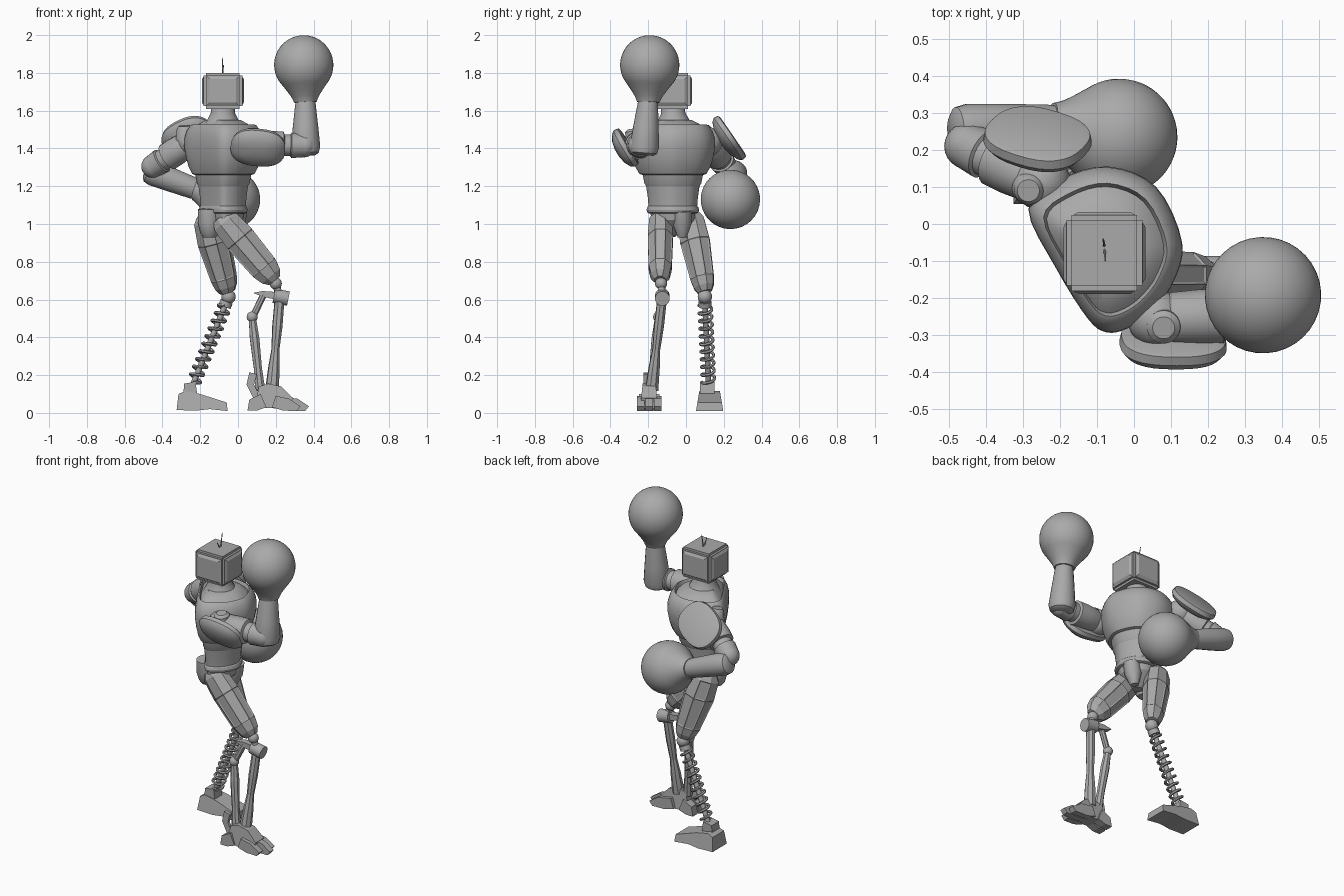
import bpy, bmesh, math
from mathutils import Vector, Matrix

cube = bpy.data.objects.get("Cube")
if cube:
    bpy.data.objects.remove(cube, do_unlink=True)

grey = bpy.data.materials.new("plain grey")
grey.use_nodes = True
grey.diffuse_color = (0.4, 0.4, 0.4, 1)
grey.node_tree.nodes["Principled BSDF"].inputs["Base Color"].default_value = (0.4, 0.4, 0.4, 1)


def finish(name, bm, angle=35):
    bmesh.ops.recalc_face_normals(bm, faces=bm.faces)
    mesh = bpy.data.meshes.new(name)
    bm.to_mesh(mesh)
    bm.free()
    mesh.materials.append(grey)
    ob = bpy.data.objects.new(name, mesh)
    bpy.context.collection.objects.link(ob)
    bpy.ops.object.select_all(action='DESELECT')
    ob.select_set(True)
    bpy.context.view_layer.objects.active = ob
    if angle:
        bpy.ops.object.shade_smooth_by_angle(angle=math.radians(angle))
    return ob


def loft(rings):
    """Skin a stack of closed rings and cap both ends."""
    bm = bmesh.new()
    vs = [[bm.verts.new(p) for p in ring] for ring in rings]
    n = len(vs[0])
    for a, b in zip(vs, vs[1:]):
        for i in range(n):
            bm.faces.new((a[i], a[(i + 1) % n], b[(i + 1) % n], b[i]))
    bm.faces.new(vs[0][::-1])
    bm.faces.new(vs[-1])
    return bm


def lathe(name, a, b, profile, sides=24, flat=(1, 1), angle=35, panels=False):
    """Turned part from a to b; profile holds (fraction, radius)."""
    a, b = Vector(a), Vector(b)
    m = Matrix.Translation(a) @ (b - a).to_track_quat('Z', 'Y').to_matrix().to_4x4()
    length = (b - a).length
    turns = [math.tau * (i + 0.5) / sides for i in range(sides)]
    bm = loft([[m @ Vector((r * flat[0] * math.cos(t), r * flat[1] * math.sin(t), f * length))
                for t in turns] for f, r in profile])
    if panels:
        bmesh.ops.recalc_face_normals(bm, faces=bm.faces)
        long_faces = [f for f in bm.faces if len(f.verts) == 4 and f.calc_area() > 0.008]
        bmesh.ops.inset_individual(bm, faces=long_faces, thickness=0.009, depth=-0.004)
    return finish(name, bm, angle)


def rod(name, a, b, r1, r2=None, sides=16):
    return lathe(name, a, b, [(0, r1), (1, r1 if r2 is None else r2)], sides)


def ball(name, at, r):
    bm = bmesh.new()
    bmesh.ops.create_uvsphere(bm, u_segments=24, v_segments=14, radius=r,
                              matrix=Matrix.Translation(at))
    return finish(name, bm, 60)


def prism(name, pts, y0, y1, pinch=0.0):
    """Side profile in x and z, extruded along y."""
    return finish(name, loft([[(x, y0 + pinch * (0.2 - z), z) for x, z in pts],
                              [(x, y1 - pinch * (0.2 - z), z) for x, z in pts]]), 0)


def pad(name, at, u, v, hu, hv):
    """Domed armour plate spanning the directions u and v."""
    at, u = Vector(at), Vector(u).normalized()
    v = Vector(v)
    v = (v - u * v.dot(u)).normalized()
    n = u.cross(v)
    rings = []
    for s, h in [(0.85, -0.04), (0.97, -0.035), (1, -0.01), (0.9, 0.008), (0.6, 0.026), (0.25, 0.035)]:
        ring = []
        for i in range(32):
            c, d = math.cos(math.tau * i / 32), math.sin(math.tau * i / 32)
            ring.append(at + u * (s * hu * math.copysign(abs(c) ** 0.8, c))
                        + v * (s * hv * math.copysign(abs(d) ** 0.8, d)) + n * h)
        rings.append(ring)
    return finish(name, loft(rings), 30)


# Torso cross-section, smoothed into a closed curve
CENTRE = Vector((-0.08, -0.07))
corners = [Vector(p) - CENTRE for p in [
    (-0.285, 0.04), (-0.21, -0.12), (-0.125, -0.255), (-0.075, -0.292), (-0.02, -0.283),
    (0.045, -0.24), (0.105, -0.16), (0.13, -0.05), (0.06, 0.1), (-0.07, 0.155), (-0.2, 0.12)]]
outline = []
for i in range(len(corners)):
    p, q, r, s = (corners[(i + k) % len(corners)] for k in (-1, 0, 1, 2))
    for t in (0, 0.25, 0.5, 0.75):
        outline.append(0.5 * (2 * q + (r - p) * t + (2 * p - 5 * q + 4 * r - s) * t * t
                              + (3 * q - p - 3 * r + s) * t ** 3))


def body(name, levels):
    return finish(name, loft([[(CENTRE.x + p.x * s, CENTRE.y + p.y * s, z) for p in outline]
                              for z, s in levels]), 30)


body("chest", [(1.26, 0.72), (1.265, 0.79), (1.3, 0.88), (1.35, 0.95), (1.41, 1), (1.455, 0.99),
               (1.49, 0.94), (1.52, 0.85), (1.526, 0.8), (1.505, 0.76), (1.525, 0.66), (1.55, 0.45)])
body("rib_band", [(1.19, 0.6), (1.215, 0.67), (1.28, 0.73)])
body("abdomen", [(1.08, 0.57), (1.14, 0.59), (1.2, 0.63), (1.25, 0.66)])
body("belt", [(1.055, 0.55), (1.06, 0.6), (1.075, 0.62), (1.09, 0.6), (1.1, 0.55)])
body("pelvis", [(0.94, 0.16), (0.97, 0.3), (1.02, 0.5), (1.06, 0.53)])
lathe("crotch_guard_right", (-0.155, -0.1, 1.08), (-0.15, -0.09, 0.93),
      [(0, 0.058), (0.5, 0.062), (0.85, 0.05), (1, 0.035)], 12, angle=40)
lathe("crotch_guard_left", (0.0, -0.02, 1.07), (-0.02, -0.02, 0.93),
      [(0, 0.05), (0.5, 0.05), (1, 0.025)], 12, angle=40)
lathe("neck", (-0.08, -0.065, 1.52), (-0.08, -0.07, 1.63),
      [(0, 0.1), (0.25, 0.085), (0.6, 0.065), (1, 0.062)])

# Boxy head with raised panels on its four sides
bm = bmesh.new()
bmesh.ops.create_cube(bm, size=1, matrix=Matrix.Translation((-0.08, -0.078, 1.705))
                      @ Matrix.Diagonal((0.205, 0.205, 0.19, 1)))
bmesh.ops.bevel(bm, geom=bm.edges[:], offset=0.014, segments=2, affect='EDGES')
bm.normal_update()
sides = [f for f in bm.faces if f.calc_area() > 0.02 and abs(f.normal.z) < 0.1]
bmesh.ops.inset_individual(bm, faces=sides, thickness=0.008)
bmesh.ops.inset_individual(bm, faces=sides, thickness=0.018, depth=0.008)
finish("head", bm, 0)
rod("antenna_tall", (-0.08, -0.06, 1.79), (-0.083, -0.04, 1.88), 0.004, 0.002, 6)
rod("antenna_short", (-0.08, -0.065, 1.79), (-0.077, -0.1, 1.84), 0.004, 0.002, 6)

# Round fists that narrow into the wrists
BULB_R = 0.157
for side, centre, wrist in [("left", (0.348, -0.192, 1.842), (0.357, -0.2, 1.645)),
                            ("right", (-0.04, 0.235, 1.13), (-0.225, 0.268, 1.185))]:
    c, w = Vector(centre), Vector(wrist)
    size = (w - c).length
    prof = [(-math.cos(t) * BULB_R / size, max(0.0005, math.sin(t) * BULB_R))
            for t in [math.radians(6 * k) for k in range(23)]]
    lathe(side + "_fist", c, w, prof + [(0.72, 0.09), (0.84, 0.074), (0.92, 0.066), (1, 0.06)], 36, angle=50)

# Arms
lathe("left_forearm", (0.357, -0.2, 1.66), (0.358, -0.224, 1.365),
      [(0, 0.05), (0.1, 0.055), (0.5, 0.068), (0.85, 0.078), (0.96, 0.07), (1, 0.052)], 20, angle=40)
lathe("right_forearm", (-0.21, 0.266, 1.18), (-0.49, 0.255, 1.285),
      [(0, 0.054), (0.1, 0.058), (0.5, 0.064), (0.85, 0.068), (0.96, 0.06), (1, 0.04)], 20, angle=40)
for side, shoulder, elbow in [("left", (0.06, -0.255, 1.42), (0.35, -0.245, 1.415)),
                              ("right", (-0.25, 0.115, 1.435), (-0.45, 0.21, 1.305))]:
    s, e = Vector(shoulder), Vector(elbow)
    ball(side + "_shoulder_joint", s, 0.078)
    lathe(side + "_upper_arm", s, e, [(0, 0.055), (0.15, 0.07), (0.4, 0.075), (0.62, 0.074),
                                      (0.64, 0.058), (0.75, 0.058), (0.77, 0.068), (1, 0.062)], 20)
    ball(side + "_elbow_joint", e, 0.062)
lathe("left_shoulder_cap", (0.08, -0.27, 1.44), (0.08, -0.28, 1.505), [(0, 0.05), (0.8, 0.045), (1, 0.03)])
lathe("right_shoulder_cap", (-0.28, 0.1, 1.45), (-0.285, 0.09, 1.52), [(0, 0.05), (0.8, 0.04), (1, 0.03)])
pad("left_shoulder_pad", (0.105, -0.335, 1.395), (1, 0, -0.1), (0, -0.5, 0.85), 0.145, 0.11)
pad("right_shoulder_pad", (-0.26, 0.215, 1.445), (-0.25, 0.08, -0.12), (0, 0.55, -0.8), 0.145, 0.12)

# Thighs with sunken panels
lathe("left_thigh", (-0.09, -0.135, 1.04), (0.195, -0.137, 0.7),
      [(0, 0.055), (0.08, 0.08), (0.35, 0.09), (0.8, 0.082), (0.93, 0.066), (1, 0.04)],
      8, (0.8, 1), 0, True)
lathe("right_thigh", (-0.165, 0.02, 1.05), (-0.055, 0.1, 0.64),
      [(0, 0.06), (0.08, 0.085), (0.35, 0.095), (0.82, 0.076), (0.93, 0.064), (1, 0.045)],
      8, (0.82, 1), 0, True)

# Left shin: two struts hung from a knee barrel
ball("left_knee_ball", (0.2, -0.132, 0.685), 0.032)
rod("left_knee_link", (0.2, -0.132, 0.69), (0.22, -0.126, 0.61), 0.02)
rod("left_knee_barrel", (0.19, -0.125, 0.62), (0.267, -0.125, 0.605), 0.039, sides=20)
prism("left_knee_bracket", [(0.08, 0.635), (0.13, 0.645), (0.2, 0.64), (0.2, 0.6), (0.13, 0.615)],
      -0.145, -0.105)
lathe("left_shin_strut", (0.22, -0.127, 0.6), (0.18, -0.182, 0.12),
      [(0, 0.026), (0.3, 0.027), (0.55, 0.021), (0.75, 0.03), (1, 0.036)], 8, (1.05, 1), 0)
rod("left_rear_link", (0.135, -0.13, 0.625), (0.075, -0.145, 0.5), 0.018, sides=8)
ball("left_rear_joint", (0.075, -0.145, 0.508), 0.029)
lathe("left_rear_strut", (0.075, -0.145, 0.51), (0.118, -0.185, 0.12),
      [(0, 0.02), (0.3, 0.027), (0.7, 0.023), (1, 0.028)], 8, angle=0)

# Left foot with claws
prism("left_foot", [(0.09, 0.03), (0.11, 0.14), (0.16, 0.155), (0.23, 0.14), (0.29, 0.08), (0.27, 0.02)],
      -0.225, -0.165, -0.1)
for i, (y, reach) in enumerate([(-0.24, 0.33), (-0.195, 0.375), (-0.15, 0.35)]):
    prism("left_toe_%d" % (i + 1), [(0.18, 0.03), (0.2, 0.09), (reach - 0.06, 0.075), (reach, 0.035),
                                    (reach - 0.02, 0.01), (0.24, 0.012)], y - 0.019, y + 0.019)
for i, y in enumerate((-0.225, -0.165)):
    prism("left_heel_claw_%d" % (i + 1), [(0.05, 0.012), (0.06, 0.07), (0.12, 0.1), (0.15, 0.03),
                                          (0.1, 0.012)], y - 0.025, y + 0.025)
prism("left_heel_spur", [(0.045, 0.15), (0.06, 0.215), (0.1, 0.205), (0.085, 0.15), (0.12, 0.08), (0.08, 0.08)],
      -0.225, -0.205)

# Right shin: coil spring around a thin rod
ball("right_knee_ball", (-0.05, 0.1, 0.615), 0.038)
top, base = Vector((-0.06, 0.1, 0.59)), Vector((-0.243, 0.12, 0.14))
rod("right_shin_rod", top, base, 0.015, sides=12)
rod("right_spring_seat", top, top.lerp(base, 0.06), 0.034)
quat = (base - top).to_track_quat('Z', 'Y')
curve = bpy.data.curves.new("right_shin_spring", 'CURVE')
curve.dimensions = '3D'
curve.bevel_depth = 0.0085
curve.bevel_resolution = 1
curve.use_fill_caps = True
COILS, STEPS = 10, 18
spline = curve.splines.new('POLY')
spline.points.add(COILS * STEPS)
for i, pt in enumerate(spline.points):
    t = math.tau * i / STEPS
    offset = quat @ Vector((0.034 * math.cos(t), 0.034 * math.sin(t), 0))
    pt.co = (*(top.lerp(base, 0.05 + 0.9 * i / (COILS * STEPS)) + offset), 1)
curve.materials.append(grey)
spring = bpy.data.objects.new("right_shin_spring", curve)
bpy.context.collection.objects.link(spring)
bpy.ops.object.select_all(action='DESELECT')
spring.select_set(True)
bpy.context.view_layer.objects.active = spring
bpy.ops.object.convert(target='MESH')
bpy.ops.object.shade_smooth_by_angle(angle=math.radians(50))

# Right foot: wedge with an ankle block
prism("right_foot", [(-0.325, 0.015), (-0.315, 0.1), (-0.28, 0.115), (-0.2, 0.1), (-0.06, 0.055),
                     (-0.055, 0.01), (-0.15, 0.02), (-0.22, 0.012)], 0.085, 0.165, -0.17)
prism("right_ankle", [(-0.29, 0.09), (-0.285, 0.155), (-0.225, 0.165), (-0.215, 0.09)], 0.075, 0.15)
